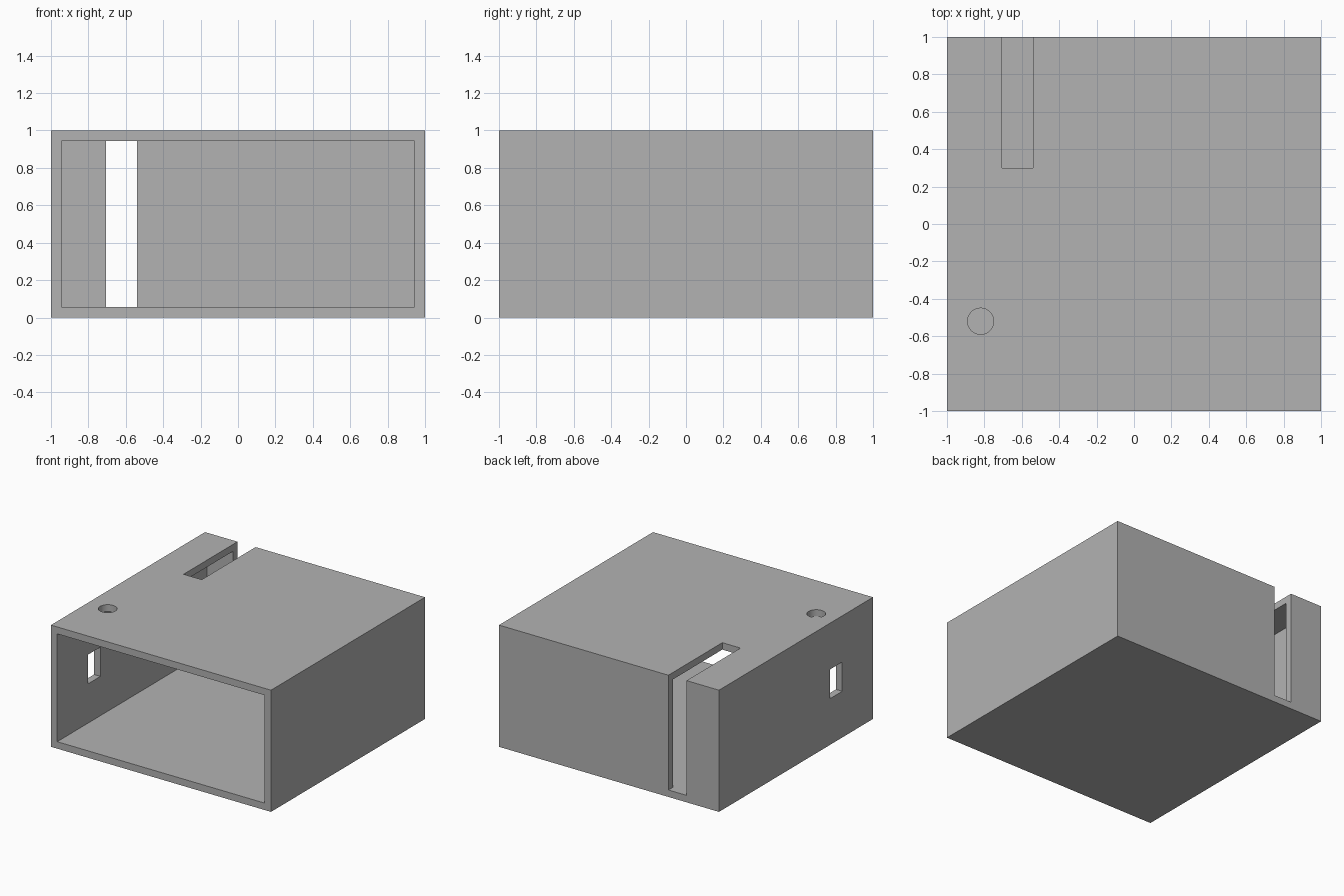
import bpy
import bmesh
from mathutils import Matrix

default = bpy.data.objects.get("Cube")
if default:
    bpy.data.objects.remove(default, do_unlink=True)

# Single flat grey
grey = bpy.data.materials.new("mid grey")
grey.use_nodes = True
colour = (0.448, 0.448, 0.448, 1)
grey.diffuse_color = colour
grey.node_tree.nodes["Principled BSDF"].inputs["Base Color"].default_value = colour


def finish(name, bm):
    mesh = bpy.data.meshes.new(name)
    bm.to_mesh(mesh)
    bm.free()
    mesh.materials.append(grey)
    obj = bpy.data.objects.new(name, mesh)
    bpy.context.collection.objects.link(obj)
    return obj


def box(name, low, high):
    bm = bmesh.new()
    bmesh.ops.create_cube(bm, size=1)
    for v in bm.verts:
        v.co = [h if c > 0 else l for c, l, h in zip(v.co, low, high)]
    return finish(name, bm)


def rod(name, x, y, z, radius, depth):
    bm = bmesh.new()
    bmesh.ops.create_cone(bm, cap_ends=True, segments=48, radius1=radius,
                          radius2=radius, depth=depth,
                          matrix=Matrix.Translation((x, y, z)))
    return finish(name, bm)


def cut(target, cutter):
    mod = target.modifiers.new(cutter.name, 'BOOLEAN')
    mod.operation = 'DIFFERENCE'
    mod.solver = 'EXACT'
    mod.object = cutter
    bpy.ops.object.select_all(action='DESELECT')
    target.select_set(True)
    bpy.context.view_layer.objects.active = target
    bpy.ops.object.modifier_apply(modifier=mod.name)
    bpy.data.objects.remove(cutter, do_unlink=True)


wall = 0.057
inner = 1 - wall
case = box("open_case", (-1, -1, 0), (1, 1, 1))

# Hollow interior, open at the front
cut(case, box("interior", (-inner, -1.2, wall), (inner, inner, inner)))
# Slot through the roof and down the back wall to the floor
cut(case, box("cable_slot", (-0.705, 0.3, wall), (-0.54, 1.2, 1.2)))
# Small window in the side wall
cut(case, box("side_window", (-1.2, -0.6, 0.38), (-0.9, -0.44, 0.62)))
# Round hole in the roof
cut(case, rod("roof_hole", -0.82, -0.52, 1, 0.07, 0.3))

bpy.ops.object.shade_smooth_by_angle()
